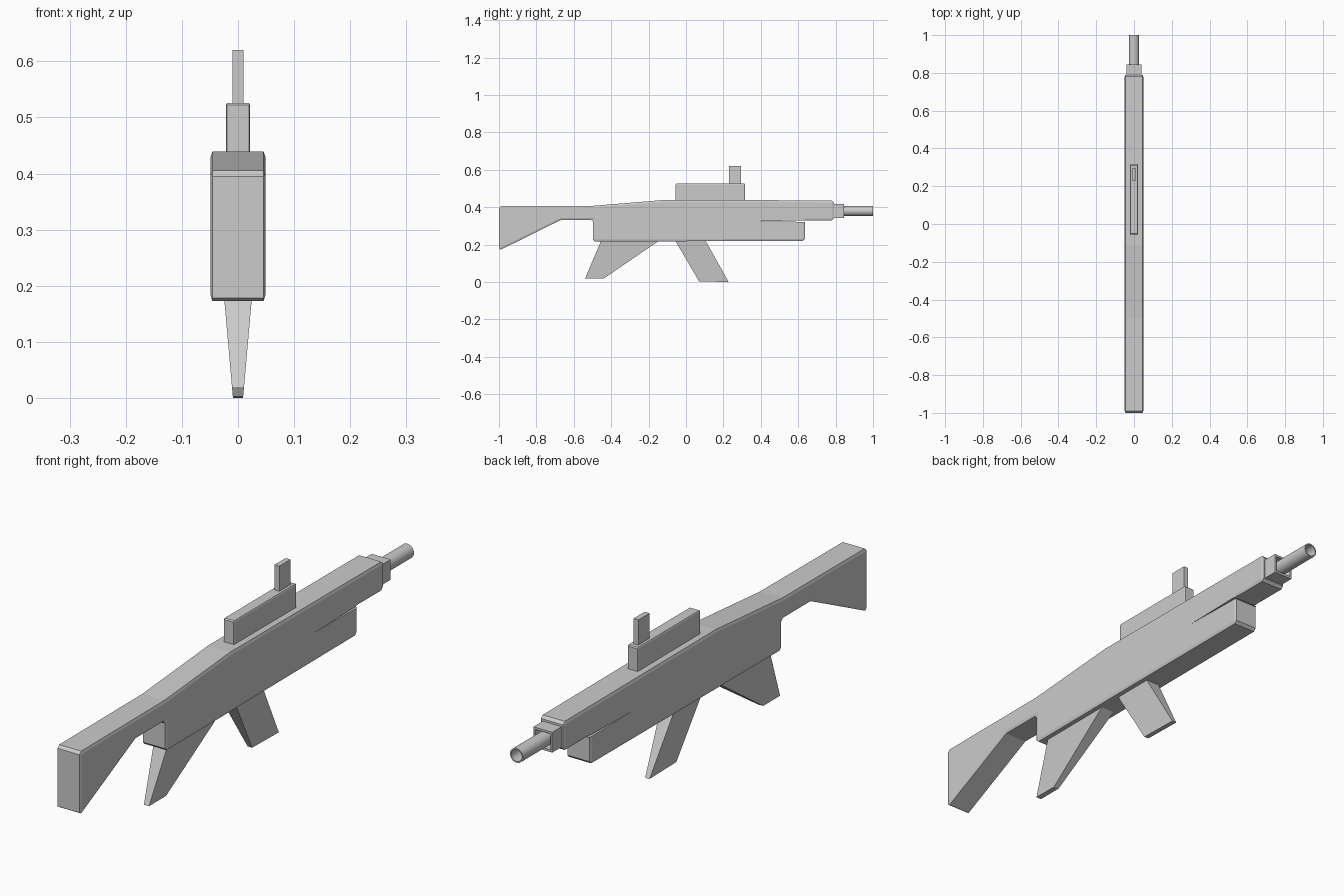
import bpy, bmesh, math

if "Cube" in bpy.data.objects:
    bpy.data.objects.remove(bpy.data.objects["Cube"])


def finish(bm, name):
    bmesh.ops.recalc_face_normals(bm, faces=bm.faces)
    mesh = bpy.data.meshes.new(name)
    bm.to_mesh(mesh)
    bm.free()
    ob = bpy.data.objects.new(name, mesh)
    bpy.context.collection.objects.link(ob)
    return ob


def prism(name, profile, half, bevel=0.0, squash=1.0):
    """Extrude a (y, z) profile across x; half may be a function of z."""
    width = half if callable(half) else (lambda z: half)
    bm = bmesh.new()
    sides = [[bm.verts.new((s * width(z) / squash, y, z)) for y, z in profile]
             for s in (-1, 1)]
    n = len(profile)
    for side in sides:
        bm.faces.new(side)
    for i in range(n):
        j = (i + 1) % n
        bm.faces.new((sides[0][i], sides[0][j], sides[1][j], sides[1][i]))
    ob = finish(bm, name)
    ob.scale.x = squash
    if bevel:
        mod = ob.modifiers.new("Bevel", 'BEVEL')
        mod.width = bevel
        mod.segments = 1
        mod.limit_method = 'ANGLE'
    return ob


def box(y0, y1, z0, z1):
    return [(y0, z0), (y1, z0), (y1, z1), (y0, z1)]


def tube(name, outer, inner, y0, y1):
    """Hollow tube along y from matching (x, z) loops, open at both ends."""
    bm = bmesh.new()
    rings = [[bm.verts.new((x, y, z)) for x, z in loop]
             for loop, y in ((outer, y0), (outer, y1), (inner, y1), (inner, y0))]
    n = len(outer)
    for a, b in zip(rings, rings[1:] + rings[:1]):
        for i in range(n):
            j = (i + 1) % n
            bm.faces.new((a[i], a[j], b[j], b[i]))
    return finish(bm, name)


def rect(hx, z0, z1):
    return [(-hx, z0), (hx, z0), (hx, z1), (-hx, z1)]


def circle(r, z, n=24):
    return [(r * math.cos(2 * math.pi * i / n), z + r * math.sin(2 * math.pi * i / n))
            for i in range(n)]


# Stock, receiver and forend in one profile
body = prism("body", [
    (-1.0, 0.168), (-0.67, 0.331), (-0.497, 0.331), (-0.497, 0.216),
    (0.635, 0.22), (0.635, 0.329), (0.79, 0.329), (0.79, 0.436),
    (-0.11, 0.439), (-0.5, 0.407), (-1.0, 0.405)], 0.049, 0.01, 0.35)

# Thin slot between barrel shroud and forend
slot = prism("slot_cutter", [(0.38, 0.325), (0.66, 0.321), (0.66, 0.33)], 0.1)
slot.hide_render = True
slot.display_type = 'WIRE'
cut = body.modifiers.new("Slot", 'BOOLEAN')
cut.operation = 'DIFFERENCE'
cut.solver = 'EXACT'
cut.object = slot
bpy.context.view_layer.objects.active = body
for m in list(body.modifiers):
    bpy.ops.object.modifier_apply(modifier=m.name)
bpy.data.objects.remove(slot)

# Top rail and sight post
prism("top_rail", box(-0.055, 0.315, 0.425, 0.526), 0.0215, 0.004, 0.5)
prism("sight_post", box(0.23, 0.295, 0.515, 0.62), 0.01)

# Grip and magazine taper toward the bottom
taper = lambda z: 0.009 + 0.088 * z
prism("grip", [(-0.54, 0.018), (-0.44, 0.018), (-0.145, 0.22),
               (-0.145, 0.24), (-0.455, 0.24), (-0.455, 0.218)], taper)
prism("magazine", [(0.07, 0.003), (0.228, 0.0), (0.108, 0.215),
                   (0.10, 0.24), (-0.065, 0.24), (-0.055, 0.217)], taper)

# Square muzzle collar and round hollow barrel
tube("muzzle_collar", rect(0.039, 0.342, 0.418), rect(0.032, 0.35, 0.41), 0.77, 0.845)
barrel = tube("barrel", circle(0.027, 0.38), circle(0.022, 0.38), 0.77, 1.0)
bpy.ops.object.select_all(action='DESELECT')
barrel.select_set(True)
bpy.context.view_layer.objects.active = barrel
bpy.ops.object.shade_smooth_by_angle(angle=math.radians(35))
